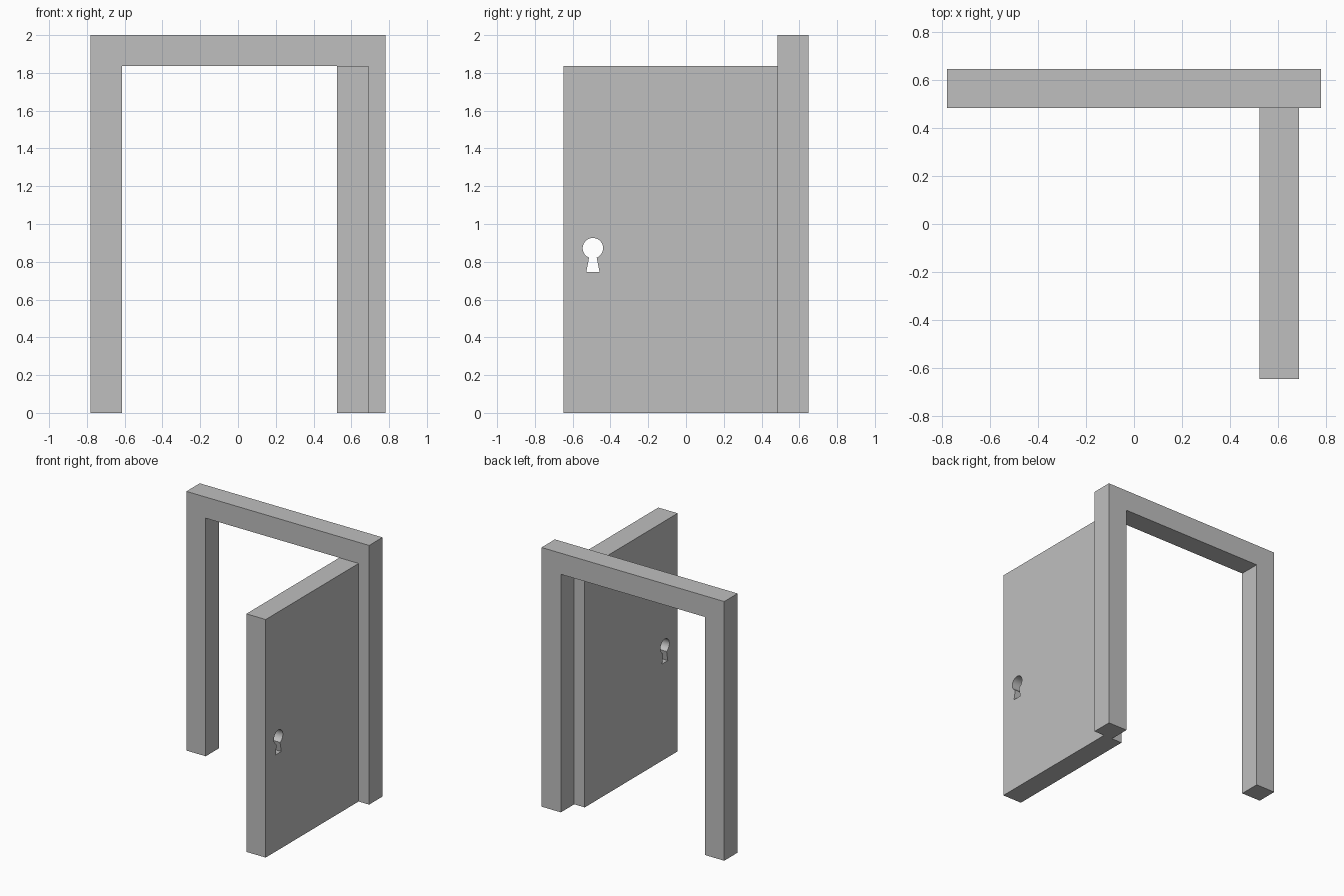
import bpy
import bmesh
import math

cube = bpy.data.objects.get("Cube")
if cube:
    bpy.data.objects.remove(cube, do_unlink=True)

TOP, OPENING = 2.0, 1.837            # outer height, opening height
HALF, INNER = 0.78, 0.615            # frame half widths
FRONT, BACK = 0.485, 0.648           # frame depth range
DOOR_X = (0.525, 0.69)               # door thickness range
DOOR_EDGE = -0.648                   # free edge of the open door

grey = bpy.data.materials.new("plain grey")
grey.use_nodes = True
colour = (0.52, 0.52, 0.52, 1.0)
grey.diffuse_color = colour
grey.node_tree.nodes["Principled BSDF"].inputs["Base Color"].default_value = colour


def prism(name, profile, axis, start, end):
    """Extrude a 2D profile (second coordinate is height) along x or y."""
    def place(p, d):
        return (d, p[0], p[1]) if axis == "x" else (p[0], d, p[1])
    bm = bmesh.new()
    face = bm.faces.new([bm.verts.new(place(p, start)) for p in profile])
    ext = bmesh.ops.extrude_face_region(bm, geom=[face])
    verts = [g for g in ext["geom"] if isinstance(g, bmesh.types.BMVert)]
    shift = (end - start, 0, 0) if axis == "x" else (0, end - start, 0)
    bmesh.ops.translate(bm, verts=verts, vec=shift)
    bmesh.ops.recalc_face_normals(bm, faces=bm.faces)
    mesh = bpy.data.meshes.new(name)
    bm.to_mesh(mesh)
    bm.free()
    mesh.materials.append(grey)
    obj = bpy.data.objects.new(name, mesh)
    bpy.context.collection.objects.link(obj)
    return obj


# Door frame: two posts and a lintel in one profile
side = [(INNER, OPENING), (INNER, 0), (HALF, 0), (HALF, TOP)]
prism("door_frame", side + [(-x, z) for x, z in reversed(side)], "y", FRONT, BACK)

# Door leaf, standing open at a right angle to the frame
door = prism("door", [(DOOR_EDGE, 0), (FRONT, 0), (FRONT, OPENING), (DOOR_EDGE, OPENING)],
             "x", *DOOR_X)

# Keyhole: a round top running into a flared slot
KY, KZ, R = -0.493, 0.872, 0.054
SEGMENTS = 40
a0 = math.radians(-68)
sweep = math.radians(316)
keyhole = [(KY + R * math.cos(a0 + sweep * i / SEGMENTS),
            KZ + R * math.sin(a0 + sweep * i / SEGMENTS)) for i in range(SEGMENTS + 1)]
keyhole += [(KY - 0.035, 0.746), (KY + 0.035, 0.746)]
cutter = prism("keyhole_cutter", keyhole, "x", DOOR_X[0] - 0.1, DOOR_X[1] + 0.1)
cutter.hide_render = True

# Cut the keyhole through the door, then drop the cutter
cut = door.modifiers.new("keyhole", "BOOLEAN")
cut.operation = "DIFFERENCE"
cut.solver = "EXACT"
cut.object = cutter
bpy.ops.object.select_all(action="DESELECT")
bpy.context.view_layer.objects.active = door
door.select_set(True)
bpy.ops.object.modifier_apply(modifier=cut.name)
bpy.data.objects.remove(cutter, do_unlink=True)

# Smooth the round of the keyhole, keep every corner sharp
bpy.ops.object.shade_smooth_by_angle(angle=math.radians(30))
